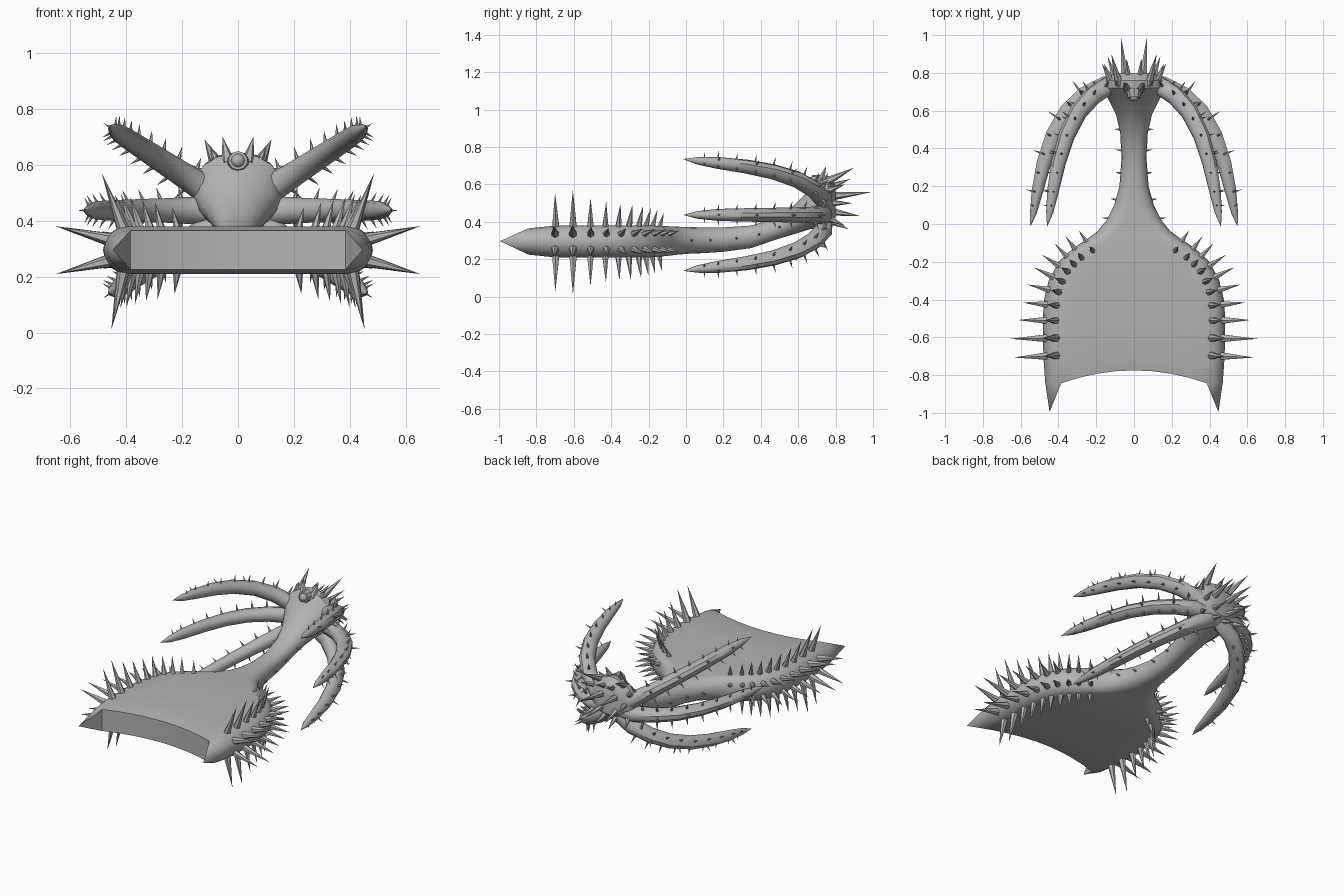
import bpy, bmesh, math
from mathutils import Vector, Matrix

if "Cube" in bpy.data.objects:
    bpy.data.objects.remove(bpy.data.objects["Cube"])

grey = bpy.data.materials.new("dark_grey")
grey.diffuse_color = (.45, .45, .45, 1)
grey.use_nodes = True
grey.node_tree.nodes["Principled BSDF"].inputs["Base Color"].default_value = grey.diffuse_color


def finish(bm, name, angle=None):
    bmesh.ops.recalc_face_normals(bm, faces=bm.faces)
    me = bpy.data.meshes.new(name)
    bm.to_mesh(me)
    bm.free()
    me.materials.append(grey)
    ob = bpy.data.objects.new(name, me)
    bpy.context.collection.objects.link(ob)
    if angle:
        bpy.context.view_layer.objects.active = ob
        ob.select_set(True)
        bpy.ops.object.shade_smooth_by_angle(angle=math.radians(angle))
        ob.select_set(False)
    return ob


def spike(bm, base, direction, length, radius, sides=6):
    d = Vector(direction).normalized()
    sink = 0.015
    mid = Vector(base) + d * (length - sink) / 2
    m = Matrix.Translation(mid) @ d.to_track_quat('Z', 'Y').to_matrix().to_4x4()
    bmesh.ops.create_cone(bm, cap_ends=True, segments=sides, radius1=radius,
                          radius2=0, depth=length + sink, matrix=m)


def lerp_table(table, x, col):
    for a, b in zip(table, table[1:]):
        if a[0] <= x <= b[0]:
            return a[col] + (b[col] - a[col]) * (x - a[0]) / (b[0] - a[0])
    return table[-1][col]


# Body: y, half width, top z, bottom z
BODY = [(-0.84, .470, .365, .225), (-.70, .48, .38, .21), (-.50, .483, .38, .21),
        (-.40, .476, .38, .21), (-.30, .452, .38, .21), (-.20, .40, .38, .21),
        (-.13, .325, .378, .215), (-.08, .25, .376, .22), (-.04, .195, .374, .225),
        (.02, .145, .372, .23), (.10, .105, .37, .233), (.20, .077, .37, .24),
        (.35, .066, .38, .26), (.48, .073, .42, .305), (.58, .095, .49, .335),
        (.66, .135, .57, .36), (.72, .165, .64, .37), (.76, .16, .645, .38),
        (.80, .10, .60, .42)]
N, S = 9, 7


def section(y, w, top, bot, front=False):
    m = .93 * w if y > .5 else min(.085, .75 * w)
    cz, h = (top + bot) / 2, (top - bot) / 2
    xs = [(w - m) * (-1 + 2 * i / (N - 1)) for i in range(N)]
    fy = lambda x: -.775 - .07 * (x / .39) ** 2 if front else y
    pts = [(x, fy(x), top) for x in xs]
    for k in range(1, S + 1):
        a = math.pi / 2 - math.pi * k / (S + 1)
        pts.append((w - m + m * math.cos(a), y, cz + h * math.sin(a)))
    pts += [(x, fy(x), bot) for x in reversed(xs)]
    for k in range(1, S + 1):
        a = -math.pi / 2 - math.pi * k / (S + 1)
        pts.append((-(w - m) + m * math.cos(a), y, cz + h * math.sin(a)))
    return pts


bm = bmesh.new()
rings = [[bm.verts.new(p) for p in section(*s, front=(i == 0))] for i, s in enumerate(BODY)]
n = len(rings[0])
for a, b in zip(rings, rings[1:]):
    for i in range(n):
        bm.faces.new((a[i], a[(i + 1) % n], b[(i + 1) % n], b[i]))
bm.faces.new(rings[-1])
f = rings[0]
for i in range(N - 1):  # front face
    bm.faces.new((f[i], f[i + 1], f[2 * N + S - 2 - i], f[2 * N + S - 1 - i]))
for sx, start in ((1, N - 1), (-1, 2 * N + S - 1)):  # pointed front corners
    loop = [f[(start + k) % n] for k in range(S + 2)]
    apex = bm.verts.new((sx * .447, -.995, .297))
    for i in range(len(loop)):
        bm.faces.new((loop[i], loop[(i + 1) % len(loop)], apex))
finish(bm, "body", 40)

# Rim spikes around the wide plate
bm = bmesh.new()
for y, L in ((-.7, .175), (-.605, .19), (-.51, .15), (-.425, .13), (-.345, .12), (-.275, .12),
             (-.215, .11), (-.165, .10), (-.125, .09), (-.085, .075)):
    w = lerp_table(BODY, y, 1)
    slope = (lerp_table(BODY, y + .03, 1) - lerp_table(BODY, y - .03, 1)) / .06
    r = .014 + .055 * L
    for s in (-1, 1):
        nn = Vector((s, -slope, 0)).normalized()
        p = Vector((s * w, y, 0))
        for z, dz, tilt in ((.37, 1, .38), (.22, -1, .2)):
            spike(bm, p - nn * .07 + Vector((0, 0, z)), nn * tilt + Vector((0, 0, dz)), L * 1.13, r)
        for z, dz in ((.335, .25), (.255, -.25)):
            spike(bm, p - nn * .012 + Vector((0, 0, z)), nn + Vector((0, 0, dz)), L, r)
# Small neck spikes
for y in (.03, .13, .27, .39, .5):
    w = lerp_table(BODY, y, 1)
    z = (lerp_table(BODY, y, 2) + lerp_table(BODY, y, 3)) / 2
    for s in (-1, 1):
        spike(bm, (s * w, y, z), (s, .1, 0), .03, .01)
finish(bm, "rim_spikes")

# Arms: radius from the axis, y, radial half size, tangential half size
ARM = [(.04, .735, .05, .055), (.15, .73, .056, .05), (.255, .675, .058, .044),
       (.345, .59, .056, .041), (.42, .465, .052, .038), (.472, .32, .046, .036),
       (.508, .17, .036, .032), (.530, .06, .022, .02), (.548, -.012, .001, .001)]
AXIS_Z = .437


def arm_normal(i):
    a, b = ARM[max(i - 1, 0)], ARM[min(i + 1, len(ARM) - 1)]
    t = Vector((b[0] - a[0], b[1] - a[1])).normalized()
    return Vector((-t.y, t.x, 0))  # outward normal in the arm plane


arm_spikes = bmesh.new()
for label, ang in (("upper", 33), ("middle", 0), ("lower", -33)):
    for side, s in (("left", -1), ("right", 1)):
        rot = Matrix.Rotation(math.radians(-ang), 3, 'Y')

        def place(v, point=True):
            v = rot @ Vector(v)
            return Vector((s * v.x, v.y, v.z + (AXIS_Z if point else 0)))
        bm = bmesh.new()
        rings = []
        for i, (r, y, hr, ht) in enumerate(ARM):
            o = arm_normal(i)
            ring = []
            for k in range(10):
                a = 2 * math.pi * (k + .5) / 10
                c = math.cos(a) if math.cos(a) > 0 else .75 * math.cos(a)
                ring.append(bm.verts.new(place(Vector((r, y, 0)) + o * hr * c
                                               + Vector((0, 0, ht * math.sin(a))))))
            rings.append(ring)
        for a, b in zip(rings, rings[1:]):
            for k in range(10):
                bm.faces.new((a[k], a[(k + 1) % 10], b[(k + 1) % 10], b[k]))
        bm.faces.new(rings[0])
        bm.faces.new(rings[-1])
        finish(bm, f"{label}_arm_{side}", 40)
        # Rows of small spikes along the arm
        for j in range(9):
            u = 1.4 + j * .66
            i, t = int(u), u % 1
            r, y, hr, ht = (ARM[i][c] * (1 - t) + ARM[i + 1][c] * t for c in range(4))
            o = arm_normal(i).lerp(arm_normal(i + 1), t).normalized()
            L = .06 - .0035 * j
            for a in ((0,) if j % 2 else ()) + (-60, 60):
                ca, sa = math.cos(math.radians(a)), math.sin(math.radians(a))
                up = Vector((0, 0, 1))
                spike(arm_spikes, place(Vector((r, y, 0)) + o * hr * ca * .9 + up * ht * sa * .9),
                      place(o * ca + up * sa, False), L, .012 - .0006 * j)
finish(arm_spikes, "arm_spikes")

# Cluster of long spikes at the back of the head
bm = bmesh.new()
for x, y, z in ((.07, .995, .56), (.12, .90, .69), (.07, .935, .43), (.14, .89, .50),
                (.04, .88, .63), (.05, .87, .36), (.16, .85, .38), (.17, .85, .60),
                (.055, .75, .70), (.10, .76, .66)):
    for s in (-1, 1):
        tip = Vector((s * x, y, z))
        base = Vector((s * x * .68, .565 + .207 * y, .5 + (z - .5) * .6))
        spike(bm, base, tip - base, (tip - base).length, .026)
finish(bm, "head_spikes")

# Eye boss on the front of the head
bm = bmesh.new()
tilt = Matrix.Translation((0, .69, .612)) @ Matrix.Rotation(math.radians(80), 4, 'X')
bmesh.ops.create_cone(bm, cap_ends=True, segments=10, radius1=.042, radius2=.034,
                      depth=.045, matrix=tilt)
bmesh.ops.create_uvsphere(bm, u_segments=12, v_segments=8, radius=.026,
                          matrix=tilt @ Matrix.Translation((0, 0, .015)))
finish(bm, "eye_boss", 35)
